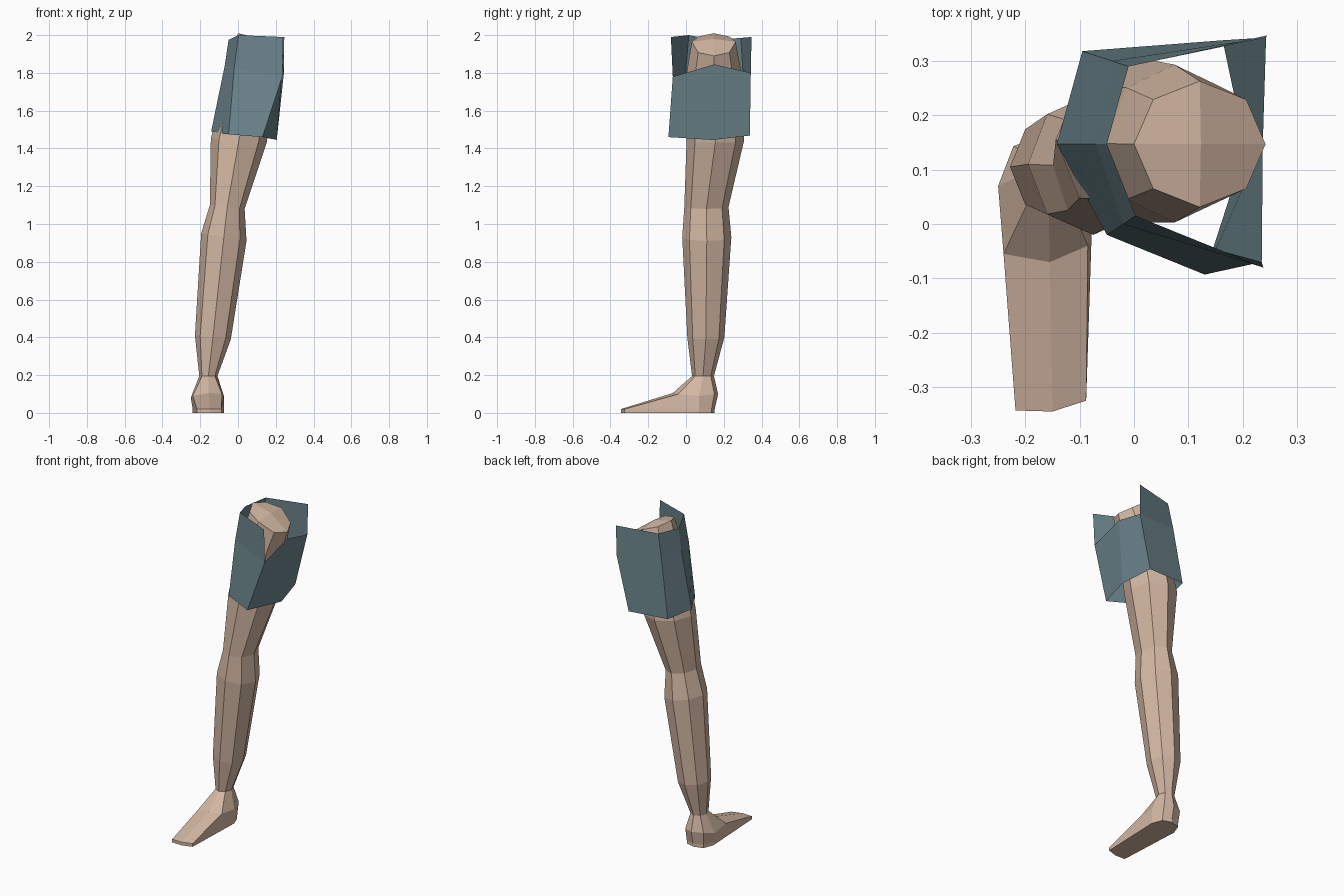
import bpy, bmesh
from math import sin, cos, pi

cube = bpy.data.objects.get("Cube")
if cube:
    bpy.data.objects.remove(cube, do_unlink=True)

SIDES = 8


def srgb(value):
    return ((value + 0.055) / 1.055) ** 2.4


def make_material(name, *rgb):
    mat = bpy.data.materials.new(name)
    color = [srgb(c) for c in rgb] + [1.0]
    mat.diffuse_color = color
    mat.use_nodes = True
    mat.node_tree.nodes["Principled BSDF"].inputs["Base Color"].default_value = color
    return mat


def octagon(cx, cy, rx, ry, z, tilt=0.0):
    """Ring from the outer side (-x) round by the front; tilt drops the inner side."""
    ring = []
    for i in range(SIDES):
        a = pi + 2 * pi * i / SIDES
        ring.append((cx + rx * cos(a), cy + ry * sin(a), z - tilt * cos(a)))
    return ring


def loft(bm, rings):
    """Join closed rings of equal length with quads; return the vertex rings."""
    loops = [[bm.verts.new(p) for p in ring] for ring in rings]
    for low, high in zip(loops, loops[1:]):
        n = len(low)
        for i in range(n):
            j = (i + 1) % n
            bm.faces.new((low[i], low[j], high[j], high[i]))
    return loops


def finish(bm, name, mat):
    mesh = bpy.data.meshes.new(name)
    bm.to_mesh(mesh)
    bm.free()
    mesh.materials.append(mat)
    obj = bpy.data.objects.new(name, mesh)
    bpy.context.collection.objects.link(obj)
    return obj


skin = make_material("skin", 0.83, 0.72, 0.64)
cloth = make_material("slate_cloth", 0.42, 0.52, 0.55)

# Foot rings: sole, toe edge, and instep with heel
sole = [(-.24, .07), (-.218, -.343), (-.15, -.345), (-.088, -.325),
        (-.075, .07), (-.1, .135), (-.155, .152), (-.215, .135)]
instep = [(-.25, .07, .08), (-.24, -.055, .09), (-.155, -.07, .105), (-.085, -.04, .1),
          (-.075, .07, .09), (-.1, .15, .1), (-.155, .17, .1), (-.222, .143, .1)]

# Leg: foot, ankle, calf, knee, thigh and hip in one loft
bm = bmesh.new()
loops = loft(bm, [
    [(x, y, 0) for x, y in sole],
    [(x, y, .02) for x, y in sole],
    instep,
    octagon(-.157, .09, .048, .058, .195),
    octagon(-.133, .105, .095, .098, .4, .01),
    octagon(-.075, .11, .12, .13, .93, .02),
    octagon(-.057, .108, .092, .117, 1.09, .01),
    octagon(.004, .155, .148, .152, 1.44, .01),
    octagon(.075, .148, .125, .145, 1.8, .04),
    octagon(.121, .147, .121, .116, 1.95, .06),
])
bm.faces.new(list(reversed(loops[0])))

# Sloping hip cap of four quads around a raised centre
cap = loops[-1]
cap[2].co.z = cap[6].co.z = 1.965
centre = bm.verts.new((.123, .147, 1.98))
for i in range(0, SIDES, 2):
    bm.faces.new((cap[i], cap[i + 1], cap[(i + 2) % SIDES], centre))
bmesh.ops.recalc_face_normals(bm, faces=bm.faces)
finish(bm, "leg", skin)

# Shorts leg: open tube whose upper band leaves the inner side open
hem = [(-.142, .147, 1.49), (-.05, -.02, 1.475), (.13, -.093, 1.46),
       (.205, .14, 1.445), (.163, .338, 1.468), (-.095, .318, 1.48)]
middle = [(-.07, .147, 1.84), (-.02, .0, 1.825), (.235, -.07, 1.78),
          (.237, .15, 1.845), (.243, .343, 1.8), (-.04, .3, 1.83)]
waist = [(.245, .347, 1.99), (-.01, .29, 1.985), (-.05, .147, 1.975),
         (.003, .015, 2), (.238, -.08, 1.99)]
bm = bmesh.new()
band = loft(bm, [hem, middle])[1]
lower = [band[i] for i in (4, 5, 0, 1, 2)]
upper = [bm.verts.new(p) for p in waist]
for i in range(len(upper) - 1):
    bm.faces.new((lower[i], lower[i + 1], upper[i + 1], upper[i]))
finish(bm, "shorts_leg", cloth)
